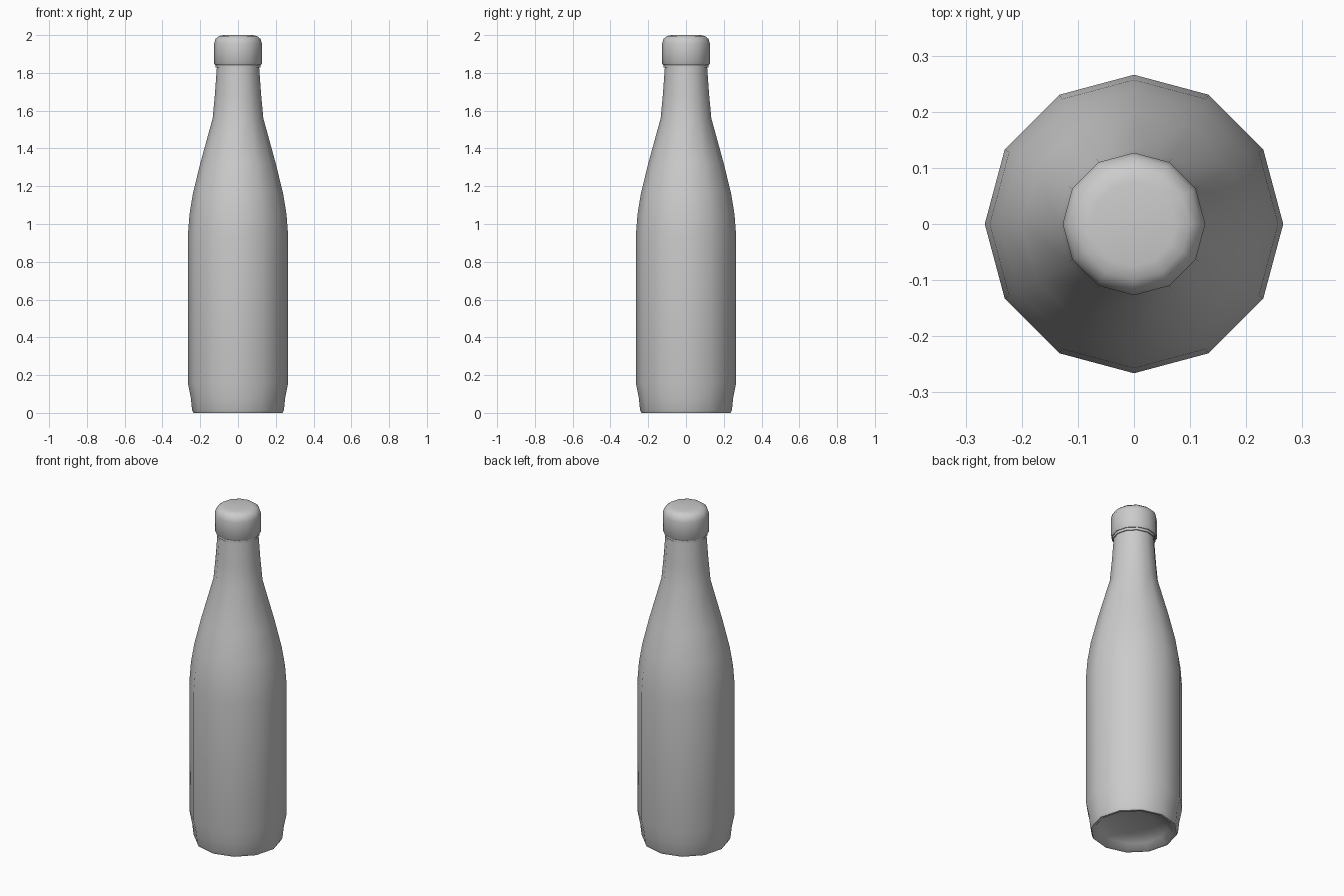
import bpy, bmesh
from math import cos, sin, tau, radians

if "Cube" in bpy.data.objects:
    bpy.data.objects.remove(bpy.data.objects["Cube"])

SIDES = 12


def lathe(name, profile):
    """Revolve (radius, z) points about z; zero-radius ends become poles."""
    bm = bmesh.new()
    rings = []
    for r, z in profile:
        if r == 0:
            rings.append([bm.verts.new((0, 0, z))] * SIDES)
        else:
            rings.append([bm.verts.new((r * cos(tau * i / SIDES), r * sin(tau * i / SIDES), z))
                          for i in range(SIDES)])
    for a, b in zip(rings, rings[1:]):
        for i in range(SIDES):
            j = (i + 1) % SIDES
            bm.faces.new(dict.fromkeys((a[i], a[j], b[j], b[i])))
    bmesh.ops.recalc_face_normals(bm, faces=bm.faces)
    mesh = bpy.data.meshes.new(name)
    bm.to_mesh(mesh)
    bm.free()
    obj = bpy.data.objects.new(name, mesh)
    bpy.context.collection.objects.link(obj)
    bpy.context.view_layer.objects.active = obj
    obj.select_set(True)
    bpy.ops.object.shade_smooth_by_angle(angle=radians(50))
    obj.select_set(False)
    return obj


# Bottle body: recessed base, straight sides, sloping shoulder and neck
lathe("bottle_body", [
    (0, 0.06), (0.12, 0.05), (0.19, 0.03), (0.222, 0.0), (0.236, 0.0),
    (0.243, 0.015), (0.25, 0.08), (0.266, 0.16), (0.266, 0.93),
    (0.257, 1.05), (0.239, 1.16), (0.20, 1.32), (0.134, 1.56),
    (0.122, 1.69), (0.112, 1.83), (0, 1.83)])

# Thin seal ring under the cap
lathe("seal_ring", [(0, 1.828), (0.118, 1.828), (0.118, 1.85), (0, 1.85)])

# Rounded cap
lathe("cap", [
    (0, 1.843), (0.122, 1.843), (0.127, 1.85), (0.127, 1.955),
    (0.119, 1.98), (0.10, 1.995), (0.075, 2.0), (0, 2.0)])
